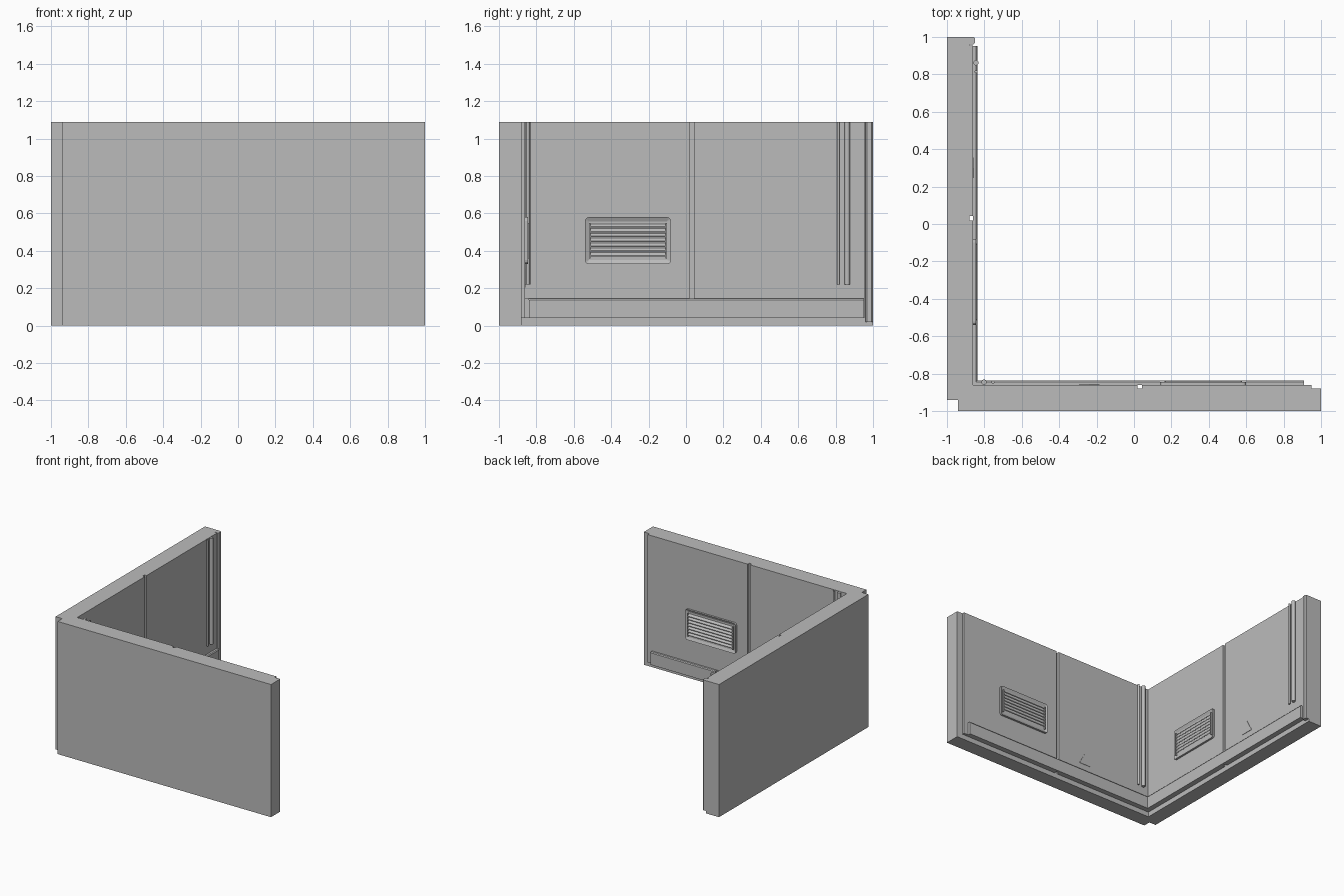
import bpy
import bmesh
from math import pi
from mathutils import Matrix, Vector

cube = bpy.data.objects.get("Cube")
if cube:
    bpy.data.objects.remove(cube, do_unlink=True)

grey = bpy.data.materials.new("wall grey")
grey.use_nodes = True
colour = (0.5, 0.5, 0.5, 1)
grey.diffuse_color = colour
grey.node_tree.nodes["Principled BSDF"].inputs["Base Color"].default_value = colour

HEIGHT = 1.09
HALF = 0.97                 # half the length of one wall
BODY, PANEL = 0.12, 0.14    # depths from the outer face
# Wall space (depth, along, up) to the two places where a wall stands
SIDE = Matrix.Translation((-1, 0.03, 0))
FRONT = Matrix.Translation((0.03, -1, 0)) @ Matrix.Rotation(pi / 2, 4, 'Z')


def place(bm, name, smooth=False):
    """Place one shared mesh on both walls."""
    bmesh.ops.recalc_face_normals(bm, faces=bm.faces)
    mesh = bpy.data.meshes.new(name)
    bm.to_mesh(mesh)
    bm.free()
    mesh.materials.append(grey)
    for prefix, matrix in (("side_", SIDE), ("front_", FRONT)):
        ob = bpy.data.objects.new(prefix + name, mesh)
        ob.matrix_world = matrix
        bpy.context.collection.objects.link(ob)
    if smooth:
        bpy.ops.object.select_all(action='DESELECT')
        ob.select_set(True)
        bpy.context.view_layer.objects.active = ob
        for poly in mesh.polygons:
            poly.use_smooth = len(poly.vertices) == 4


def add_box(bm, d, s, z):
    """Box from its depth, along and height ranges."""
    centre = Vector((sum(d), sum(s), sum(z))) / 2
    size = (d[1] - d[0], s[1] - s[0], z[1] - z[0])
    matrix = Matrix.Translation(centre) @ Matrix.Diagonal((*size, 1))
    return bmesh.ops.create_cube(bm, size=1, matrix=matrix)["verts"]


def add_prism(bm, points, vector):
    face = bm.faces.new([bm.verts.new(p) for p in points])
    new = bmesh.ops.extrude_face_region(bm, geom=[face])["geom"]
    bmesh.ops.translate(bm, verts=[v for v in new if isinstance(v, bmesh.types.BMVert)],
                        vec=vector)


def boxes(name, *ranges):
    bm = bmesh.new()
    for r in ranges:
        add_box(bm, *r)
    place(bm, name)


# Main slab and the pair of lining panels with an open seam between them
boxes("wall_slab", ((0, BODY), (-HALF, HALF), (0, HEIGHT)))
boxes("lining_panels", *[((BODY, PANEL), s, (0.04, HEIGHT))
                         for s in ((-0.92, -0.012), (0.012, 0.925))])

# End post with a chamfered inner corner
bm = bmesh.new()
add_prism(bm, [(BODY, 0.93, 0.02), (0.142, 0.93, 0.02), (0.15, 0.938, 0.02),
               (0.15, 0.962, 0.02), (0.142, HALF, 0.02), (BODY, HALF, 0.02)],
          (0, 0, HEIGHT - 0.02))
place(bm, "end_post")

# Skirting board with a bevelled top edge
bm = bmesh.new()
add_prism(bm, [(PANEL, -0.88, 0.04), (0.162, -0.88, 0.04), (0.162, -0.88, 0.138),
               (0.156, -0.88, 0.145), (PANEL, -0.88, 0.145)], (0, 1.802, 0))
place(bm, "skirting")

# Vertical pipes
for name, along, radius in (("wide_pipe", 0.832, 0.014), ("thin_pipe", 0.784, 0.008)):
    bm = bmesh.new()
    bmesh.ops.create_cone(bm, cap_ends=True, segments=16, radius1=radius, radius2=radius,
                          depth=HEIGHT - 0.22,
                          matrix=Matrix.Translation((0.155, along, (HEIGHT + 0.22) / 2)))
    place(bm, name, smooth=True)

# Vent frame: rounded plate with a recessed opening
bm = bmesh.new()
add_box(bm, (PANEL, 0.156), (-0.57, -0.11), (0.33, 0.58))
corners = [e for e in bm.edges if abs(e.verts[0].co.x - e.verts[1].co.x) > 0.01]
bmesh.ops.bevel(bm, geom=corners, offset=0.02, segments=3, profile=0.5, affect='EDGES')
front = max(bm.faces, key=lambda f: f.calc_center_median().x)
bmesh.ops.inset_region(bm, faces=[front], thickness=0.022)
bmesh.ops.translate(bm, verts=front.verts, vec=(-0.01, 0, 0))
place(bm, "vent_frame")

# Vent louvres between two upright rails
bm = bmesh.new()
for i in range(7):
    z = 0.375 + i * 0.0258
    add_prism(bm, [(0.145, -0.545, z + 0.016), (0.161, -0.545, z),
                   (0.161, -0.545, z - 0.005), (0.145, -0.545, z + 0.009)], (0, 0.41, 0))
for s in (-0.548, -0.139):
    add_box(bm, (0.145, 0.161), (s, s + 0.007), (0.36, 0.55))
place(bm, "vent_louvres")

# Thin triangular plate
bm = bmesh.new()
add_prism(bm, [(PANEL, 0.215, 0.205), (PANEL, 0.325, 0.205), (PANEL, 0.27, 0.305)],
          (0.003, 0, 0))
place(bm, "triangle_plate")
